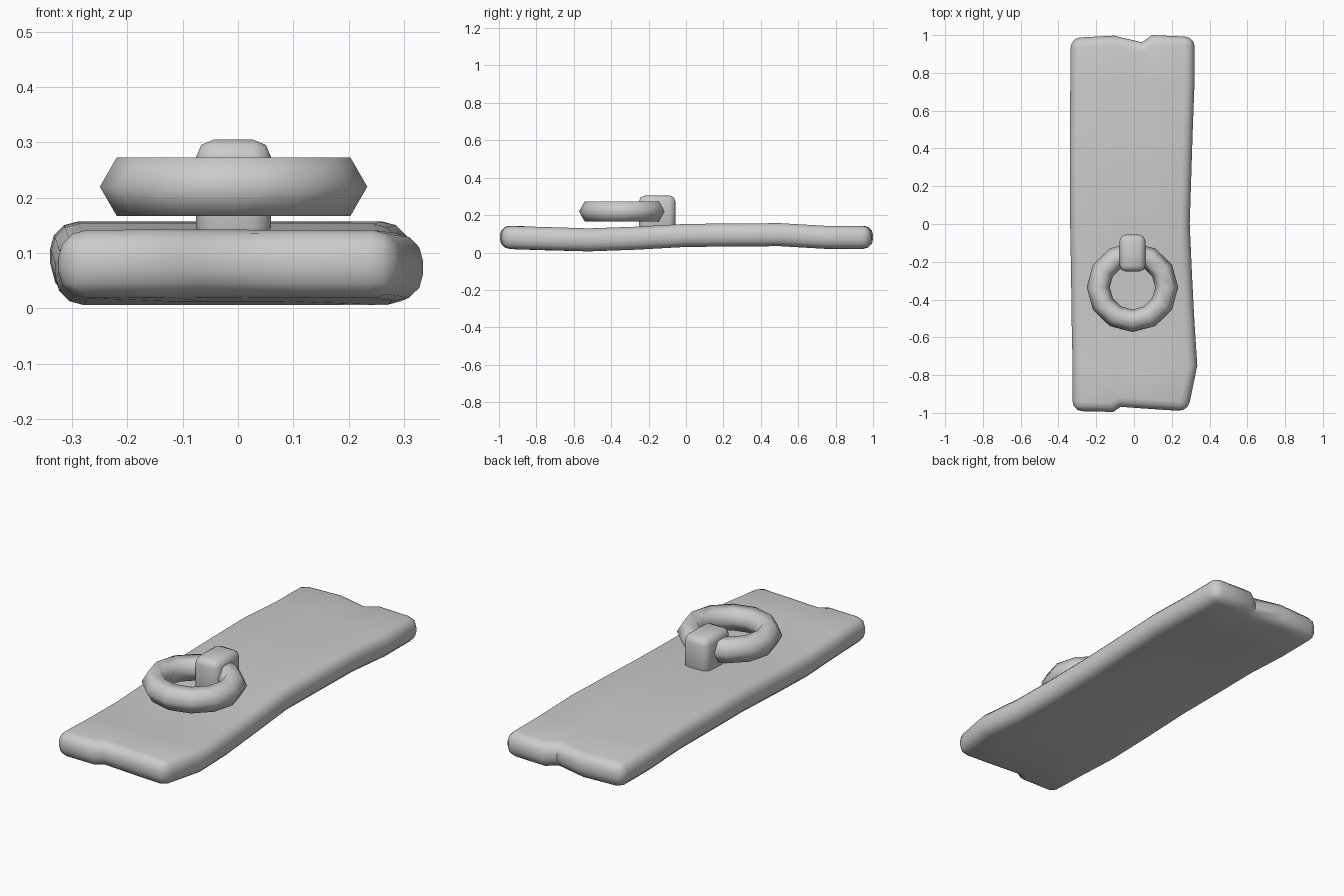
import bpy, bmesh
from math import radians
from mathutils import Matrix

if "Cube" in bpy.data.objects:
    bpy.data.objects.remove(bpy.data.objects["Cube"])


def finish(bm, name, smooth_angle):
    bmesh.ops.recalc_face_normals(bm, faces=bm.faces)
    mesh = bpy.data.meshes.new(name)
    bm.to_mesh(mesh)
    bm.free()
    ob = bpy.data.objects.new(name, mesh)
    bpy.context.collection.objects.link(ob)
    bpy.ops.object.select_all(action='DESELECT')
    bpy.context.view_layer.objects.active = ob
    ob.select_set(True)
    bpy.ops.object.shade_smooth_by_angle(angle=radians(smooth_angle))
    return ob


def bevel_sharp(bm, width, segments, limit):
    bm.normal_update()
    edges = [e for e in bm.edges if e.calc_face_angle(0) > radians(limit)]
    bmesh.ops.bevel(bm, geom=edges, offset=width, segments=segments,
                    profile=0.5, affect='EDGES', clamp_overlap=True)


# Worn plank: rows of (y, left x, right x, underside z), notched at both ends
rows = [(-0.99, -0.325, 0.285, 0.02), (-0.75, -0.325, 0.335, 0.012),
        (-0.52, -0.33, 0.32, 0.006), (-0.27, -0.333, 0.307, 0.015),
        (0.0, -0.338, 0.295, 0.03), (0.25, -0.34, 0.303, 0.032),
        (0.5, -0.34, 0.311, 0.034), (0.74, -0.337, 0.32, 0.02),
        (0.99, -0.335, 0.321, 0.02)]
front_end = [(0, -0.99), (-0.11, -0.995), (-0.07, -0.968), (0.1, -0.98), (0, -0.992)]
back_end = [(0, 0.985), (-0.106, 0.997), (0.042, 0.962), (0.095, 1.0), (0, 0.99)]
thick = 0.123

bm = bmesh.new()
layers = []
for dz in (0, thick):
    grid = []
    for i, (y, xl, xr, z) in enumerate(rows):
        t = (y + 0.99) / 1.98
        line = []
        for c in range(5):
            x = front_end[c][0] * (1 - t) + back_end[c][0] * t
            x = xl if c == 0 else xr if c == 4 else x
            yy = front_end[c][1] if i == 0 else back_end[c][1] if i == len(rows) - 1 else y
            line.append(bm.verts.new((x, yy, z + dz)))
        grid.append(line)
    for a, b in zip(grid, grid[1:]):
        for c in range(4):
            bm.faces.new((a[c], a[c + 1], b[c + 1], b[c]))
    layers.append(grid[0] + [r[-1] for r in grid[1:-1]]
                  + grid[-1][::-1] + [r[0] for r in grid[-2:0:-1]])
low, high = layers
for k in range(len(low)):
    n = (k + 1) % len(low)
    bm.faces.new((low[k], low[n], high[n], high[k]))
bmesh.ops.recalc_face_normals(bm, faces=bm.faces)
bevel_sharp(bm, 0.05, 3, 55)
finish(bm, "plank", 40)

# Bracket block that holds the ring
bm = bmesh.new()
bmesh.ops.create_cube(bm, size=1, matrix=Matrix.Translation((-0.008, -0.154, 0.21))
                      @ Matrix.Diagonal((0.136, 0.195, 0.19, 1)))
bevel_sharp(bm, 0.032, 2, 55)
finish(bm, "ring_bracket", 60)

# Pull ring with hexagonal section
bpy.ops.mesh.primitive_torus_add(major_segments=12, minor_segments=6,
                                 major_radius=0.181, minor_radius=0.061,
                                 location=(-0.008, -0.335, 0.22))
ring = bpy.context.object
ring.name = "pull_ring"
ring.scale.y = 0.98
bpy.ops.object.shade_smooth()
